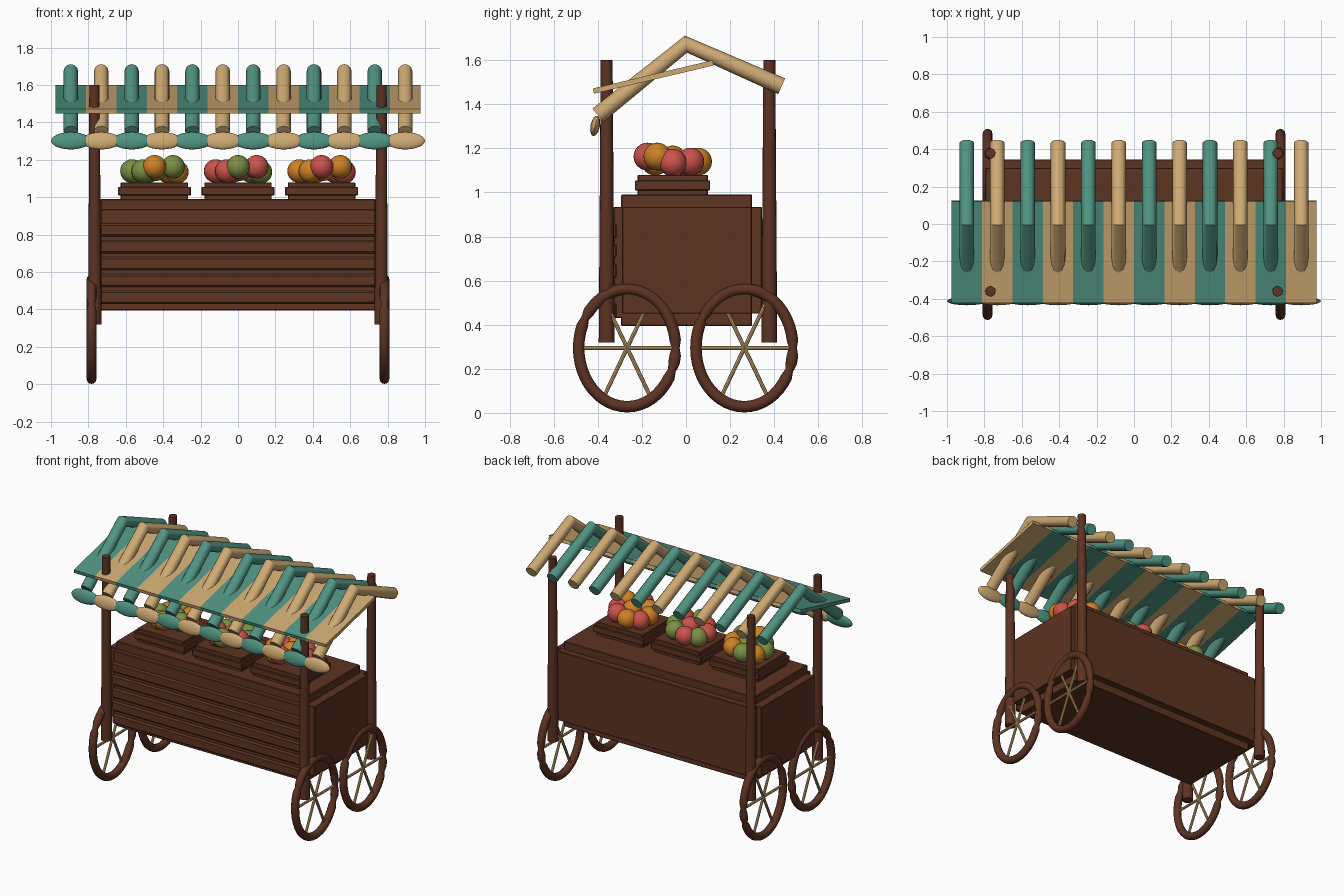
import bpy, bmesh, math
from mathutils import Matrix, Vector

if "Cube" in bpy.data.objects:
    bpy.data.objects.remove(bpy.data.objects["Cube"])


def material(name, rgb):
    m = bpy.data.materials.new(name)
    m.use_nodes = True
    m.diffuse_color = (*rgb, 1)
    node = next(n for n in m.node_tree.nodes if n.type == 'BSDF_PRINCIPLED')
    node.inputs["Base Color"].default_value = (*rgb, 1)
    node.inputs["Roughness"].default_value = 0.8
    return m


wood = material("dark wood", (0.11, 0.033, 0.016))
teal = material("teal cloth", (0.08, 0.29, 0.22))
tan = material("tan cloth", (0.62, 0.40, 0.17))
red = material("red fruit", (0.60, 0.085, 0.07))
orange = material("orange fruit", (0.62, 0.22, 0.018))
green = material("green fruit", (0.20, 0.28, 0.055))


def finish(name, bm, mats, smooth=False):
    mesh = bpy.data.meshes.new(name)
    bm.to_mesh(mesh)
    bm.free()
    for m in mats:
        mesh.materials.append(m)
    ob = bpy.data.objects.new(name, mesh)
    bpy.context.collection.objects.link(ob)
    if smooth:
        smooth_object(ob)
    return ob


def smooth_object(ob):
    bpy.ops.object.select_all(action='DESELECT')
    ob.select_set(True)
    bpy.context.view_layer.objects.active = ob
    bpy.ops.object.shade_smooth_by_angle(angle=math.radians(40))


def box(name, lo, hi, mat=wood, bevel=0.004):
    lo, hi = Vector(lo), Vector(hi)
    bm = bmesh.new()
    bmesh.ops.create_cube(bm, size=1, matrix=Matrix.Translation((lo + hi) / 2)
                          @ Matrix.Diagonal((*(hi - lo), 1)))
    if bevel:
        bmesh.ops.bevel(bm, geom=bm.edges[:], offset=bevel, segments=1, affect='EDGES')
    return finish(name, bm, [mat])


def ball(name, centre, radii, mat, tilt=0):
    bm = bmesh.new()
    bmesh.ops.create_uvsphere(bm, u_segments=20, v_segments=12, radius=1,
                              matrix=Matrix.Translation(centre) @ Matrix.Rotation(tilt, 4, 'X')
                              @ Matrix.Diagonal((*radii, 1)))
    return finish(name, bm, [mat], True)


def cone(name, a, b, r1, r2, mat, sides=16):
    a, b = Vector(a), Vector(b)
    turn = Vector((0, 0, 1)).rotation_difference(b - a).to_matrix().to_4x4()
    bm = bmesh.new()
    bmesh.ops.create_cone(bm, cap_ends=True, segments=sides, radius1=r1, radius2=r2,
                          depth=(b - a).length, matrix=Matrix.Translation((a + b) / 2) @ turn)
    return finish(name, bm, [mat], True)


def tube(name, points, radius, mat, closed=False, widths=None):
    cu = bpy.data.curves.new(name, 'CURVE')
    cu.dimensions = '3D'
    cu.bevel_depth = radius
    cu.bevel_resolution = 4
    cu.use_fill_caps = True
    sp = cu.splines.new('POLY')
    sp.points.add(len(points) - 1)
    for i, p in enumerate(points):
        sp.points[i].co = (*p, 1)
        sp.points[i].radius = widths[i] if widths else 1
    sp.use_cyclic_u = closed
    cu.materials.append(mat)
    ob = bpy.data.objects.new(name, cu)
    bpy.context.collection.objects.link(ob)
    bpy.ops.object.select_all(action='DESELECT')
    ob.select_set(True)
    bpy.context.view_layer.objects.active = ob
    bpy.ops.object.convert(target='MESH')
    smooth_object(bpy.context.view_layer.objects.active)


# Cart body with side, front and back panels
box("body", (-0.735, -0.295, 0.395), (0.735, 0.3, 0.99))
for side, s in (("left", 1), ("right", -1)):
    xs = sorted((0.7 * s, 0.795 * s))
    box(side + "_panel", (xs[0], -0.29, 0.45), (xs[1], 0.3, 0.935))
box("front_panel", (-0.735, -0.328, 0.43), (0.735, -0.28, 0.935))
box("back_panel", (-0.76, 0.28, 0.45), (0.76, 0.345, 0.935))
for i in range(5):
    z = 0.43 + 0.09 * i
    box(f"front_plank_{i + 1}", (-0.74, -0.342, z), (0.74, -0.31, z + 0.07), bevel=0.01)

# Corner posts
for s in (-1, 1):
    for end, y in (("front", -0.36), ("back", 0.378)):
        name = f"{end}_{'left' if s > 0 else 'right'}"
        cone(name + "_post", (0.765 * s, y, 0.32), (0.768 * s, y, 1.6), 0.036, 0.027, wood)

# Wheels: oval rims with worn pinches, thin spokes
STEPS = 48
PINCHES = (0, -25, 150)
for s in (-1, 1):
    for end, cy in (("front", -0.267), ("back", 0.265)):
        name = f"{end}_{'left' if s > 0 else 'right'}"

        def rim(angle):
            return (0.783 * s, cy + 0.22 * math.cos(angle), 0.295 + 0.267 * math.sin(angle))

        angles = [math.tau * i / STEPS for i in range(STEPS)]
        widths = [0.7 if any(math.cos(a - math.radians(p)) > 0.997 for p in PINCHES) else 1
                  for a in angles]
        tube(name + "_rim", [rim(a) for a in angles], 0.026, wood, True, widths)
        for k in range(3):
            a = k * math.pi / 3
            cone(f"{name}_spoke_{k + 1}", rim(a), rim(a + math.pi), 0.009, 0.009, tan, 8)

# Crates of fruit: each mixes two kinds
LAYOUT = ((-0.12, -0.06, 1.14), (0.0, -0.175, 1.163), (0.1, -0.13, 1.163),
          (0.12, -0.06, 1.135), (-0.03, 0.055, 1.14), (0.07, 0.02, 1.14),
          (-0.06, -0.14, 1.14), (-0.1, 0.01, 1.13), (0.01, -0.06, 1.15))
for c, (x, pair) in enumerate(((-0.447, (green, orange)), (0, (red, green)), (0.447, (orange, red)))):
    crate = f"crate_{c + 1}"
    box(crate, (x - 0.18, -0.22, 0.98), (x + 0.18, 0.1, 1.08))
    box(crate + "_rim", (x - 0.195, -0.232, 1.01), (x + 0.195, 0.11, 1.055))
    for i, (dx, y, z) in enumerate(LAYOUT):
        ball(f"{crate}_fruit_{i + 1}", (x + dx, y, z), (0.063,) * 3, pair[i % 2])

# Striped awning sheet, cut into twelve bands
STRIPES, HALF = 12, 0.975
PITCH = 2 * HALF / STRIPES
low, high = Vector((0, -0.42, 1.46)), Vector((0, 0.123, 1.588))
slope = math.atan2(high.z - low.z, high.y - low.y)
bm = bmesh.new()
bmesh.ops.create_cube(bm, size=1, matrix=Matrix.Translation((low + high) / 2)
                      @ Matrix.Rotation(slope, 4, 'X')
                      @ Matrix.Diagonal((2 * HALF, (high - low).length, 0.024, 1)))
for i in range(1, STRIPES):
    bmesh.ops.bisect_plane(bm, geom=bm.verts[:] + bm.edges[:] + bm.faces[:],
                           plane_co=(-HALF + i * PITCH, 0, 0), plane_no=(1, 0, 0))
for f in bm.faces:
    band = int((f.calc_center_median().x + HALF) / PITCH)
    f.material_index = min(band, STRIPES - 1) % 2
finish("awning_sheet", bm, [teal, tan])

# Bent awning ribs and the scalloped front edge
for i in range(STRIPES):
    x = -HALF + (i + 0.5) * PITCH
    mat = (teal, tan)[i % 2]
    tube(f"awning_rib_{i + 1}", [(x, -0.4, 1.35), (x, 0, 1.673), (x, 0.434, 1.482)], 0.039, mat)
    ball(f"scallop_{i + 1}", (x, -0.412, 1.302), (0.106, 0.021, 0.047), mat, -0.2)
